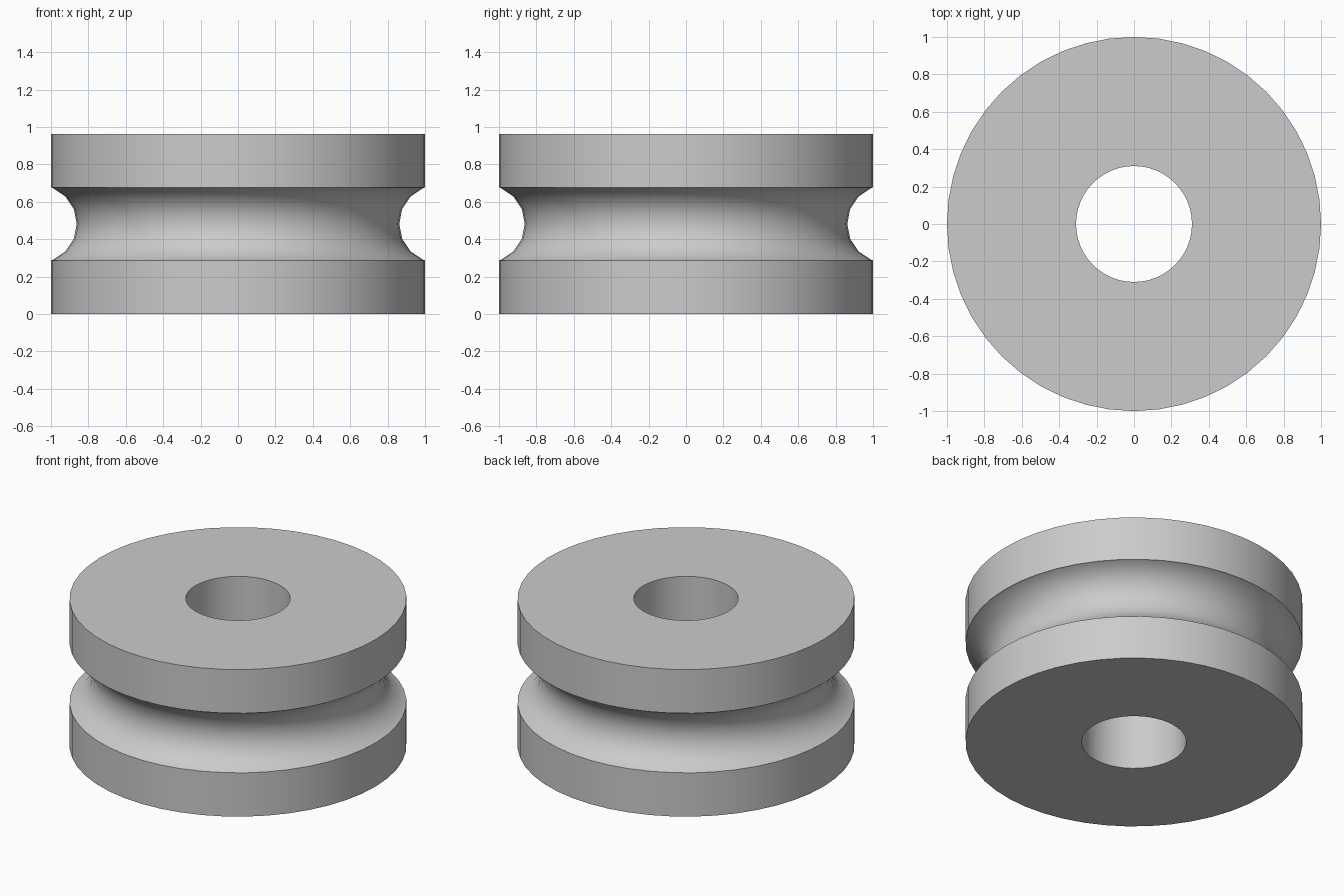
import bpy
import bmesh
from math import radians, sin, cos, tau

if "Cube" in bpy.data.objects:
    bpy.data.objects.remove(bpy.data.objects["Cube"], do_unlink=True)

SEGMENTS = 48
RADIUS, BORE, HEIGHT = 1.0, 0.31, 0.963
GROOVE_CENTRE, GROOVE_RADIUS, GROOVE_HALF = 1.07, 0.208, 0.195

# Plain grey finish
grey = bpy.data.materials.new("plain grey")
grey.use_nodes = True
colour = (0.6, 0.6, 0.6, 1)
grey.diffuse_color = colour
grey.node_tree.nodes["Principled BSDF"].inputs["Base Color"].default_value = colour

# Closed cross-section: bore, rims and the rounded groove
mid = HEIGHT / 2
profile = [(BORE, 0), (RADIUS, 0), (RADIUS, mid - GROOVE_HALF)]
for step in range(-3, 4):
    angle = radians(22.5 * step)
    profile.append((GROOVE_CENTRE - GROOVE_RADIUS * cos(angle),
                    mid + GROOVE_RADIUS * sin(angle)))
profile += [(RADIUS, mid + GROOVE_HALF), (RADIUS, HEIGHT), (BORE, HEIGHT)]

# Revolve the cross-section around the axle
bm = bmesh.new()
rings = []
for i in range(SEGMENTS):
    a = tau * i / SEGMENTS
    rings.append([bm.verts.new((r * cos(a), r * sin(a), z)) for r, z in profile])
for i, ring in enumerate(rings):
    following = rings[(i + 1) % SEGMENTS]
    for j in range(len(profile)):
        k = (j + 1) % len(profile)
        bm.faces.new((ring[j], following[j], following[k], ring[k]))
bmesh.ops.recalc_face_normals(bm, faces=bm.faces)

mesh = bpy.data.meshes.new("grooved_wheel")
bm.to_mesh(mesh)
bm.free()
mesh.materials.append(grey)
wheel = bpy.data.objects.new("grooved_wheel", mesh)
bpy.context.collection.objects.link(wheel)

# Smooth curves with crisp rims
bpy.ops.object.select_all(action="DESELECT")
wheel.select_set(True)
bpy.context.view_layer.objects.active = wheel
bpy.ops.object.shade_smooth_by_angle(angle=radians(30))
